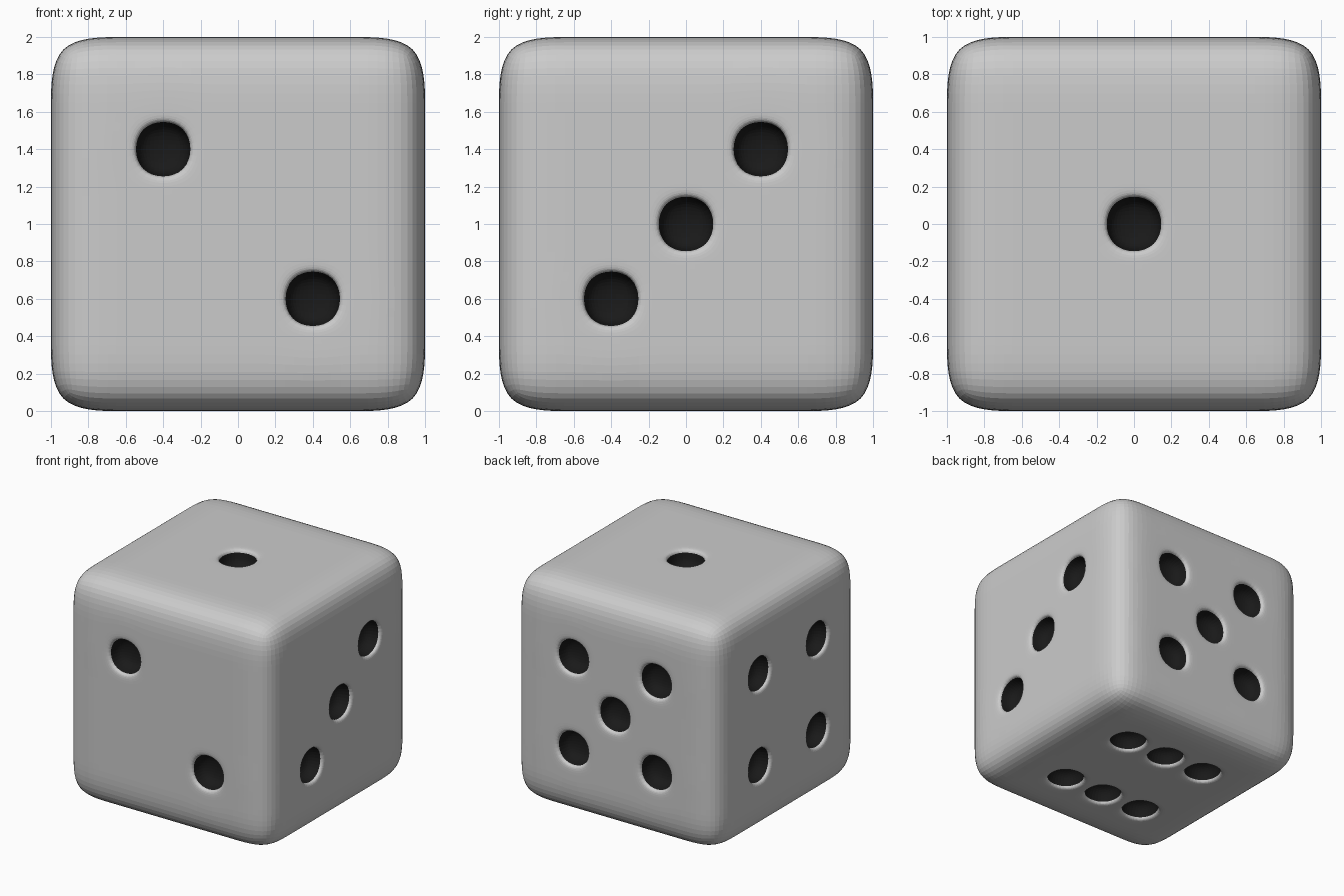
import bpy
import bmesh
from mathutils import Vector

if "Cube" in bpy.data.objects:
    bpy.data.objects.remove(bpy.data.objects["Cube"])

# Materials: plain body, black pips
body_mat = bpy.data.materials.new("body_grey")
body_mat.diffuse_color = (0.8, 0.8, 0.8, 1)
body_mat.use_nodes = True
body_mat.node_tree.nodes["Principled BSDF"].inputs["Base Color"].default_value = body_mat.diffuse_color
pip_mat = bpy.data.materials.new("pip_black")
pip_mat.diffuse_color = (0.01, 0.01, 0.01, 1)
pip_mat.use_nodes = True
pip_mat.node_tree.nodes["Principled BSDF"].inputs["Base Color"].default_value = pip_mat.diffuse_color

# Pip layouts, as offsets from each side's centre
P = 0.4
corners = [(a, b) for a in (-P, P) for b in (-P, P)]
pips = [Vector((0, 0, 1))]                                            # top: 1
pips += [Vector((s * P, -1, -s * P)) for s in (-1, 1)]                # front: 2
pips += [Vector((1, k * P, k * P)) for k in (-1, 0, 1)]               # right: 3
pips += [Vector((-1, a, b)) for a, b in corners]                      # left: 4
pips += [Vector((a, 1, b)) for a, b in corners + [(0, 0)]]            # back: 5
pips += [Vector((k * P, s * P, -1)) for k in (-1, 0, 1) for s in (-1, 1)]  # underside: 6

# Cube with five by five cells on each side
bm = bmesh.new()
bmesh.ops.create_cube(bm, size=2)
bmesh.ops.subdivide_edges(bm, edges=bm.edges[:], cuts=4, use_grid_fill=True)

# Inset the pip cells, then sink them straight in
cells = [f for f in bm.faces
         if any((f.calc_center_median() - p).length < 0.05 for p in pips)]
bmesh.ops.inset_individual(bm, faces=cells, thickness=0.07)
for f in cells:
    f.material_index = 1
walls = bmesh.ops.inset_individual(bm, faces=cells, thickness=0.0, depth=-0.16)
for f in walls["faces"]:
    f.material_index = 1

bmesh.ops.translate(bm, verts=bm.verts[:], vec=(0, 0, 1))
mesh = bpy.data.meshes.new("die")
bm.to_mesh(mesh)
bm.free()
mesh.materials.append(body_mat)
mesh.materials.append(pip_mat)
die = bpy.data.objects.new("die", mesh)
bpy.context.collection.objects.link(die)

# Subdivision rounds the edges and the pips
sub = die.modifiers.new("rounding", 'SUBSURF')
sub.levels = sub.render_levels = 3
